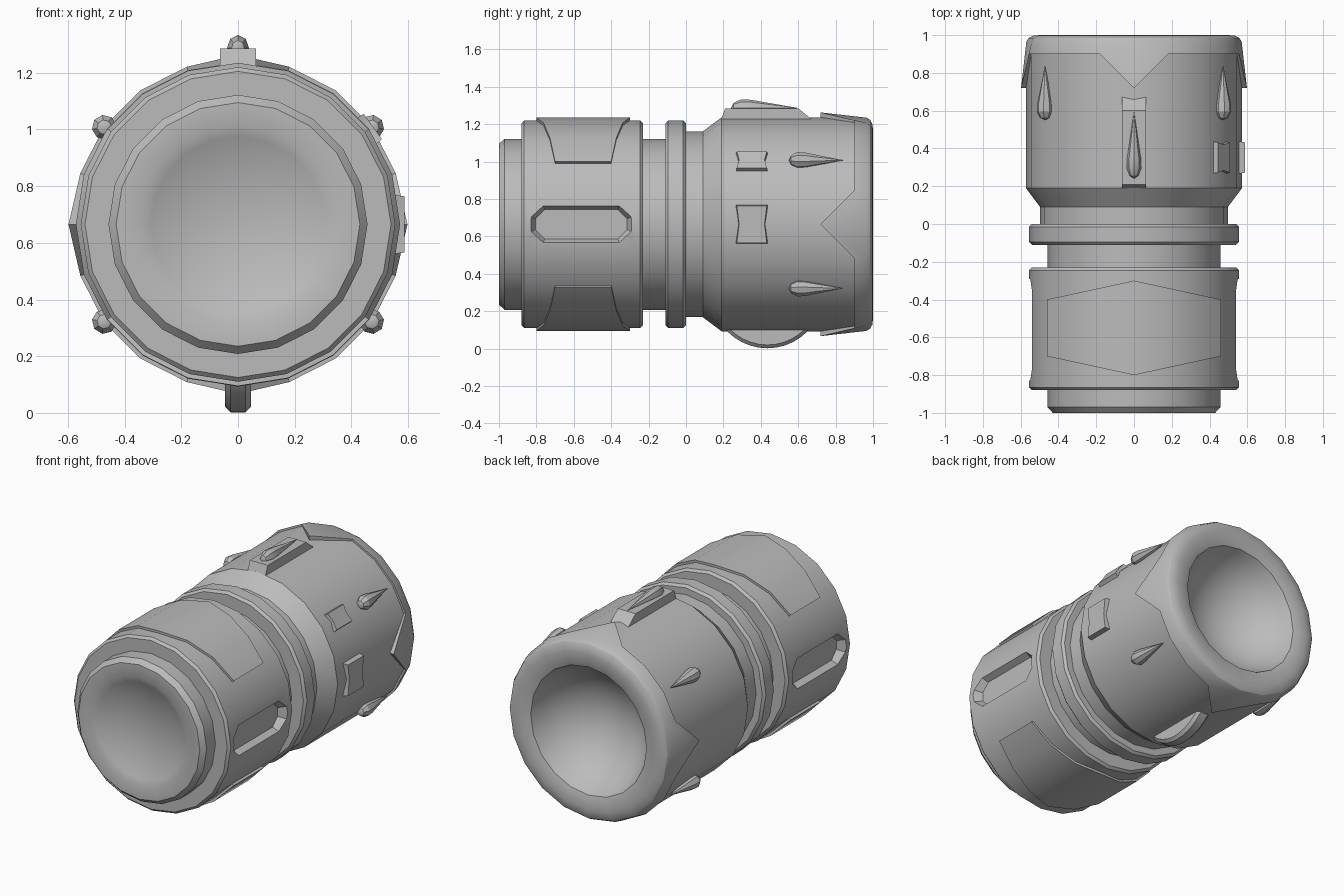
import bpy, bmesh, math
from mathutils import Matrix

cube = bpy.data.objects.get("Cube")
if cube:
    bpy.data.objects.remove(cube)

AXIS_Z = 0.665
SIDES = 20

grey = bpy.data.materials.new("plain_grey")
grey.use_nodes = True
grey.diffuse_color = (0.5, 0.5, 0.5, 1)
grey.node_tree.nodes["Principled BSDF"].inputs["Base Color"].default_value = (0.5, 0.5, 0.5, 1)


def around(angle):
    """Local x = around the barrel, y = along it, z = outwards."""
    return Matrix.Translation((0, 0, AXIS_Z)) @ Matrix.Rotation(math.radians(angle), 4, 'Y')


def finish(name, bm, matrix):
    bmesh.ops.recalc_face_normals(bm, faces=bm.faces[:])
    mesh = bpy.data.meshes.new(name)
    bm.to_mesh(mesh)
    bm.free()
    mesh.transform(matrix)
    mesh.materials.append(grey)
    obj = bpy.data.objects.new(name, mesh)
    bpy.context.collection.objects.link(obj)
    return obj


def smooth(obj):
    bpy.ops.object.select_all(action='DESELECT')
    obj.select_set(True)
    bpy.context.view_layer.objects.active = obj
    bpy.ops.object.shade_smooth_by_angle(angle=math.radians(30))


def bridge(bm, a, b, closed=True):
    n = len(a)
    for i in range(n if closed else n - 1):
        j = (i + 1) % n
        quad = [a[i], a[j], b[j], b[i]]
        bm.faces.new(list(dict.fromkeys(quad)))


def lathe(name, profile, n=SIDES, matrix=around(0), shape=None):
    """Turn (y, r) points about the y axis; shape may change a point per side."""
    bm = bmesh.new()
    rings = []
    for row, point in enumerate(profile):
        if point[1] == 0:
            rings.append([bm.verts.new((0, point[0], 0))] * n)
            continue
        ring = []
        for k in range(n):
            y, r = shape(row, k, point) if shape else point
            a = math.tau * k / n
            ring.append(bm.verts.new((r * math.sin(a), y, r * math.cos(a))))
        rings.append(ring)
    for a, b in zip(rings, rings[1:]):
        bridge(bm, a, b)
    return finish(name, bm, matrix)


def frustum(name, lower, r0, upper, r1, angle):
    """Solid between two (t, y) outlines at two distances from the axis."""
    bm = bmesh.new()
    a = [bm.verts.new((t, y, r0)) for t, y in lower]
    b = [bm.verts.new((t, y, r1)) for t, y in upper]
    bridge(bm, a, b)
    bm.faces.new(a)
    bm.faces.new(b)
    return finish(name, bm, around(angle))


def bowl(y, r, depth, steps=8):
    """Points of a spherical hollow from its centre to its rim."""
    big = (r * r + depth * depth) / (2 * abs(depth))
    end = math.asin(min(1, r / big))
    s = math.copysign(1, depth)
    return [(y + depth - s * big * (1 - math.cos(end * i / steps)), big * math.sin(end * i / steps))
            for i in range(steps + 1)]


# Barrel: front dish, grip section, necks, collar, main section, rear bowl
front_dish = bowl(-1, 0.35, 0.08)
rear_bowl = bowl(0.985, 0.41, -0.3)[::-1]
barrel = lathe("barrel", front_dish + [
    (-1, 0.43), (-0.97, 0.457), (-0.88, 0.457),
    (-0.88, 0.54), (-0.865, 0.555), (-0.245, 0.555), (-0.23, 0.54),
    (-0.23, 0.457), (-0.11, 0.457),
    (-0.11, 0.54), (-0.095, 0.555), (-0.015, 0.555), (0, 0.54),
    (0, 0.497), (0.09, 0.497), (0.19, 0.572), (0.92, 0.572), (0.96, 0.5),
] + rear_bowl)


def octagon(t, y, cut, centre):
    return [(t, centre + y - cut), (t - cut, centre + y), (cut - t, centre + y), (-t, centre + y - cut),
            (-t, centre - y + cut), (cut - t, centre - y), (t - cut, centre - y), (t, centre - y + cut)]


# Recessed slots on both sides of the grip
for angle in (90, -90):
    cutter = frustum("slot_cutter", octagon(0.078, 0.245, 0.05, -0.56), 0.5,
                     octagon(0.128, 0.29, 0.075, -0.56), 0.6, angle)
    cutter.hide_render = True
    mod = barrel.modifiers.new("slot", 'BOOLEAN')
    mod.operation = 'DIFFERENCE'
    mod.solver = 'EXACT'
    mod.object = cutter
    bpy.ops.object.select_all(action='DESELECT')
    bpy.context.view_layer.objects.active = barrel
    barrel.select_set(True)
    bpy.ops.object.modifier_apply(modifier=mod.name)
    bpy.data.objects.remove(cutter)
smooth(barrel)


# Rear cap with four pointed flaps
def flap(row, k, point):
    if row < 2 and k % 5 == 0:
        return (0.72, point[1] + 0.013 * row)
    return point


smooth(lathe("rear_cap", [(0.9, 0.565), (0.9, 0.585), (0.965, 0.57), (0.985, 0.558),
                          (0.997, 0.535), (1, 0.5), (0.998, 0.45), (0.985, 0.41)], shape=flap))

# Curved hexagonal plates above and below the grip
for name, angle in (("top_plate", 0), ("bottom_plate", 180)):
    bm = bmesh.new()
    rows = []
    for k in range(-3, 4):
        a = math.tau * k / SIDES
        half = 0.25 - 0.1 * abs(math.sin(a)) / math.sin(math.tau * 3 / SIDES)
        rows.append([bm.verts.new((r * math.sin(a), -0.55 + s * half, r * math.cos(a)))
                     for r, s in ((0.545, -1), (0.57, -1), (0.57, 1), (0.545, 1))])
    for a, b in zip(rows, rows[1:]):
        bridge(bm, a, b)
    bm.faces.new(rows[0])
    bm.faces.new(rows[-1])
    smooth(finish(name, bm, around(angle)))


# Small buttons with pinched sides
def pinched(t, y, pinch):
    return [(t, 0.352 + y), (0, 0.352 + y - pinch), (-t, 0.352 + y),
            (-t, 0.352 - y), (0, 0.352 - y + pinch), (t, 0.352 - y)]


for name, angle, t in (("side_button", 90, 0.107), ("upper_button", 54, 0.062)):
    smooth(frustum(name, pinched(t, 0.09, 0.012), 0.53, pinched(t - 0.008, 0.08, 0.012), 0.588, angle))


# Ramped block on top
def rect(t, y0, y1):
    return [(-t, y0), (t, y0), (t, y1), (-t, y1)]


smooth(frustum("top_block", rect(0.063, 0.185, 0.68), 0.555, rect(0.063, 0.21, 0.6), 0.62, 0))

# Teardrop studs: four around the barrel and a longer one on the block
drop = [(0, 0), (0.012, 0.026), (0.045, 0.044), (0.09, 0.041), (0.16, 0.026), (0.24, 0.01), (0.29, 0)]
for i, angle in enumerate((54, 126, 234, 306)):
    smooth(lathe(f"stud_{i + 1}", drop, 8, around(angle) @ Matrix.Translation((0, 0.55, 0.583))))
smooth(lathe("top_stud", drop, 8, around(0) @ Matrix.Translation((0, 0.24, 0.622))
             @ Matrix.Diagonal((0.88, 1.24, 1.05, 1))))

# Rounded fin underneath
bm = bmesh.new()
bmesh.ops.create_cone(bm, cap_ends=True, segments=40, radius1=0.3, radius2=0.3, depth=0.09)
fin = finish("bottom_fin", bm, Matrix.Translation((0, 0.435, 0.302)) @ Matrix.Rotation(math.pi / 2, 4, 'Y'))
bevel = fin.modifiers.new("bevel", 'BEVEL')
bevel.width = 0.018
bevel.segments = 1
smooth(fin)
